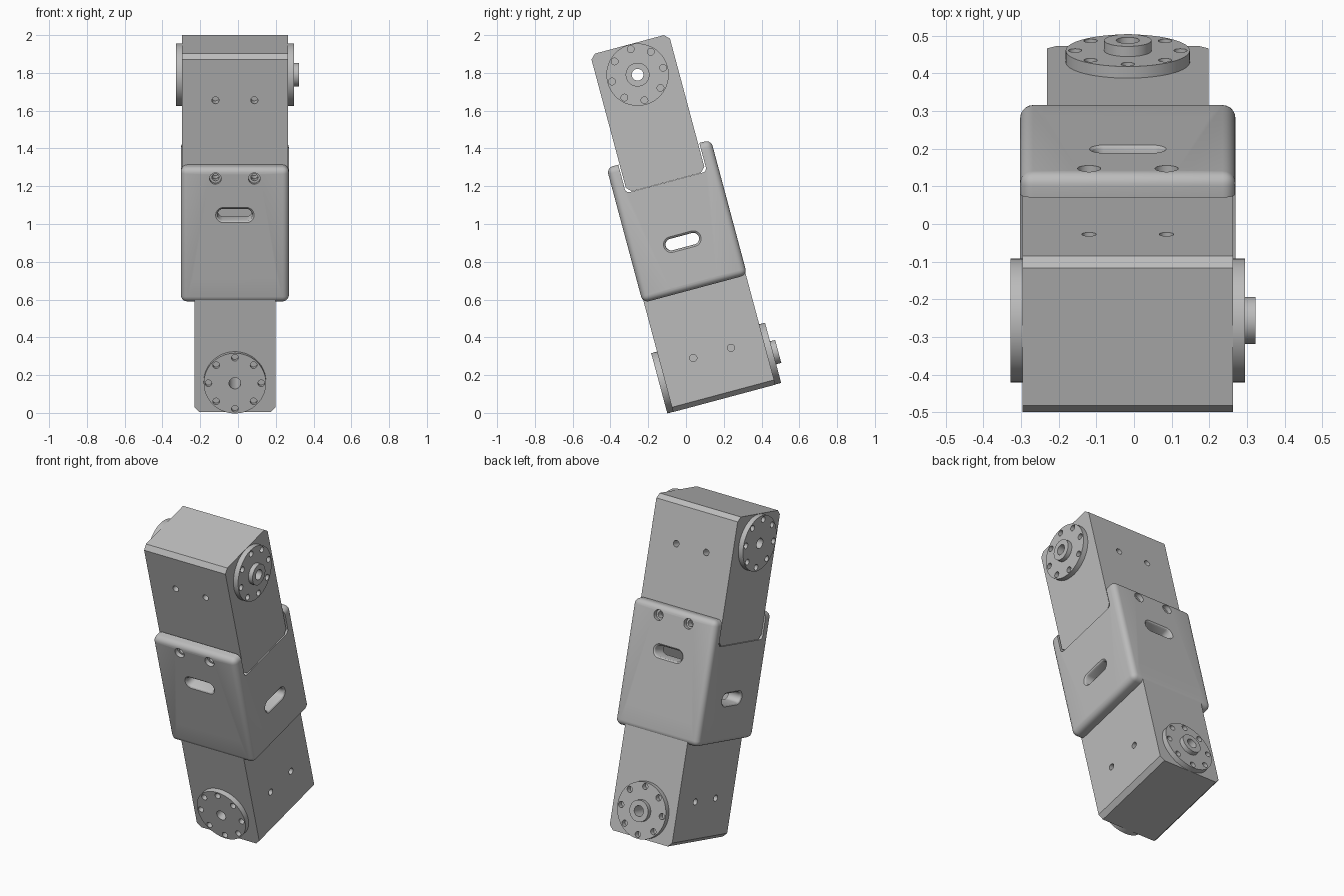
import bpy, bmesh, math
from mathutils import Matrix, Vector

cube = bpy.data.objects.get("Cube")
if cube:
    bpy.data.objects.remove(cube, do_unlink=True)

grey = bpy.data.materials.new("plain_grey")
grey.use_nodes = True
COLOUR = (0.5, 0.5, 0.5, 1)
grey.diffuse_color = COLOUR
grey.node_tree.nodes["Principled BSDF"].inputs["Base Color"].default_value = COLOUR

# Axis turns: a z-aligned shape is laid along x or y
ALONG = {"x": Matrix.Rotation(math.pi / 2, 4, "Y"),
         "y": Matrix.Rotation(-math.pi / 2, 4, "X")}


def add_box(bm, lo, hi):
    lo, hi = Vector(lo), Vector(hi)
    m = Matrix.Translation((lo + hi) / 2) @ Matrix.Diagonal((*(hi - lo), 1))
    return bmesh.ops.create_cube(bm, size=1, matrix=m)["verts"]


def add_cylinder(bm, axis, centre, radius, length, sides=24):
    bmesh.ops.create_cone(bm, cap_ends=True, segments=sides, radius1=radius,
                          radius2=radius, depth=length,
                          matrix=Matrix.Translation(centre) @ ALONG[axis])


def bevel(bm, edges, width, segments):
    bmesh.ops.bevel(bm, geom=list(edges), offset=width, segments=segments,
                    profile=0.5, affect="EDGES")


def make(name, bm):
    bmesh.ops.recalc_face_normals(bm, faces=bm.faces)
    mesh = bpy.data.meshes.new(name)
    bm.to_mesh(mesh)
    bm.free()
    mesh.materials.append(grey)
    obj = bpy.data.objects.new(name, mesh)
    bpy.context.collection.objects.link(obj)
    return obj


def cut(obj, bm):
    cutter = make("cutter", bm)
    cutter.hide_render = True
    mod = obj.modifiers.new("cut", "BOOLEAN")
    mod.operation, mod.solver, mod.object = "DIFFERENCE", "EXACT", cutter
    bpy.context.view_layer.objects.active = obj
    bpy.ops.object.modifier_apply(modifier=mod.name)
    bpy.data.objects.remove(cutter, do_unlink=True)


def smooth(obj):
    bpy.ops.object.select_all(action="DESELECT")
    obj.select_set(True)
    bpy.context.view_layer.objects.active = obj
    bpy.ops.object.shade_smooth_by_angle(angle=math.radians(30))


FRAME = (Matrix.Translation((0, 0, 1)) @ Matrix.Rotation(math.radians(15), 4, "X")
         @ Matrix.Translation((-0.0165, -0.043, 0.026)))
# Half turn about the x=y diagonal carries the upper half onto the lower half
HALF_TURN = Matrix.Rotation(math.pi, 4, Vector((1, 1, 0)))
SIGNS = (-1, 1)
HORN_Z, SCREW_X = 0.804, 0.103

# Motor body with chamfered ends
bm = bmesh.new()
add_box(bm, (-0.28, -0.215, 0.215), (0.28, 0.215, 0.97))
bevel(bm, [e for e in bm.edges
           if abs(e.verts[0].co.x - e.verts[1].co.x) > 0.1], 0.026, 1)
body = make("motor_body", bm)
bm = bmesh.new()
add_cylinder(bm, "x", (0, 0, HORN_Z), 0.031, 1)
for sx in SIGNS:
    for sy in SIGNS:
        for z in (0.721, 0.311):
            add_cylinder(bm, "y", (sx * SCREW_X, sy * 0.215, z), 0.019, 0.12)
cut(body, bm)


# Round horns with a ring of eight holes
def horn(name, side):
    bm = bmesh.new()
    add_cylinder(bm, "x", (side * 0.296, 0, HORN_Z), 0.165, 0.032, 64)
    obj = make(name, bm)
    bm = bmesh.new()
    add_cylinder(bm, "x", (side * 0.3, 0, HORN_Z), 0.031, 0.2)
    for i in range(8):
        t = i * math.pi / 4
        centre = (side * 0.3, 0.14 * math.cos(t), HORN_Z + 0.14 * math.sin(t))
        add_cylinder(bm, "x", centre, 0.018, 0.2, 16)
    cut(obj, bm)
    return obj


horns = [horn("drive_horn", 1), horn("idle_horn", -1)]

# Hub ring on the drive horn
bm = bmesh.new()
add_cylinder(bm, "x", (0.325, 0, HORN_Z), 0.063, 0.03, 48)
hub = make("drive_hub", bm)
bm = bmesh.new()
add_cylinder(bm, "x", (0.325, 0, HORN_Z), 0.031, 0.2)
cut(hub, bm)

# Joining bracket: rounded block, hollow, with a crossed notch at each end
bm = bmesh.new()
add_box(bm, (-0.286, -0.286, -0.37), (0.286, 0.286, 0.37))
bevel(bm, bm.edges, 0.034, 5)
bracket = make("joining_bracket", bm)
for turn in (Matrix.Identity(4), HALF_TURN):
    bm = bmesh.new()
    add_box(bm, (-0.5, -0.222, 0.214), (0.5, 0.222, 0.6))
    bevel(bm, [e for e in bm.edges
               if all(v.co.z < 0.3 and abs(v.co.x) > 0.4 for v in e.verts)
               and abs(e.verts[0].co.x - e.verts[1].co.x) > 0.1], 0.022, 4)
    bm.transform(turn)
    cut(bracket, bm)
bm = bmesh.new()
add_box(bm, (-0.2, -0.2, -0.24), (0.2, 0.2, 0.24))
cut(bracket, bm)


# Slot cutter whose rim flares out at the plate surface
def add_slot(bm, side):
    rings = []
    for depth, flare in ((0.15, 0), (0.272, 0), (0.281, 0.004), (0.286, 0.011), (0.32, 0.011)):
        ring = []
        for i in range(24):
            t = (i + 0.5) * math.tau / 24
            r = 0.031 + flare
            x = math.copysign(0.06, math.cos(t)) + r * math.cos(t)
            ring.append(bm.verts.new((x, side * depth, 0.111 + r * math.sin(t))))
        rings.append(ring)
    for a, b in zip(rings, rings[1:]):
        for i in range(24):
            j = (i + 1) % 24
            bm.faces.new((a[i], a[j], b[j], b[i]))
    bm.faces.new(rings[0])
    bm.faces.new(rings[-1])


for turn in (Matrix.Identity(4), HALF_TURN):
    # Slots and screw clearance holes
    bm = bmesh.new()
    for side in SIGNS:
        add_slot(bm, side)
        for sx in SIGNS:
            add_cylinder(bm, "y", (sx * SCREW_X, side * 0.26, 0.311), 0.019, 0.16)
    bm.transform(turn)
    cut(bracket, bm)
    # Counterbores
    bm = bmesh.new()
    for side in SIGNS:
        for sx in SIGNS:
            add_cylinder(bm, "y", (sx * SCREW_X, side * 0.3, 0.311), 0.031, 0.08)
    bm.transform(turn)
    cut(bracket, bm)

smooth(bracket)
bracket.matrix_world = FRAME

# Place the upper motor and its turned copy below
for part in (body, hub, *horns):
    smooth(part)
    base = part.name
    lower = bpy.data.objects.new("lower_" + base, part.data)
    bpy.context.collection.objects.link(lower)
    lower.matrix_world = FRAME @ HALF_TURN
    part.name = "upper_" + base
    part.matrix_world = FRAME
